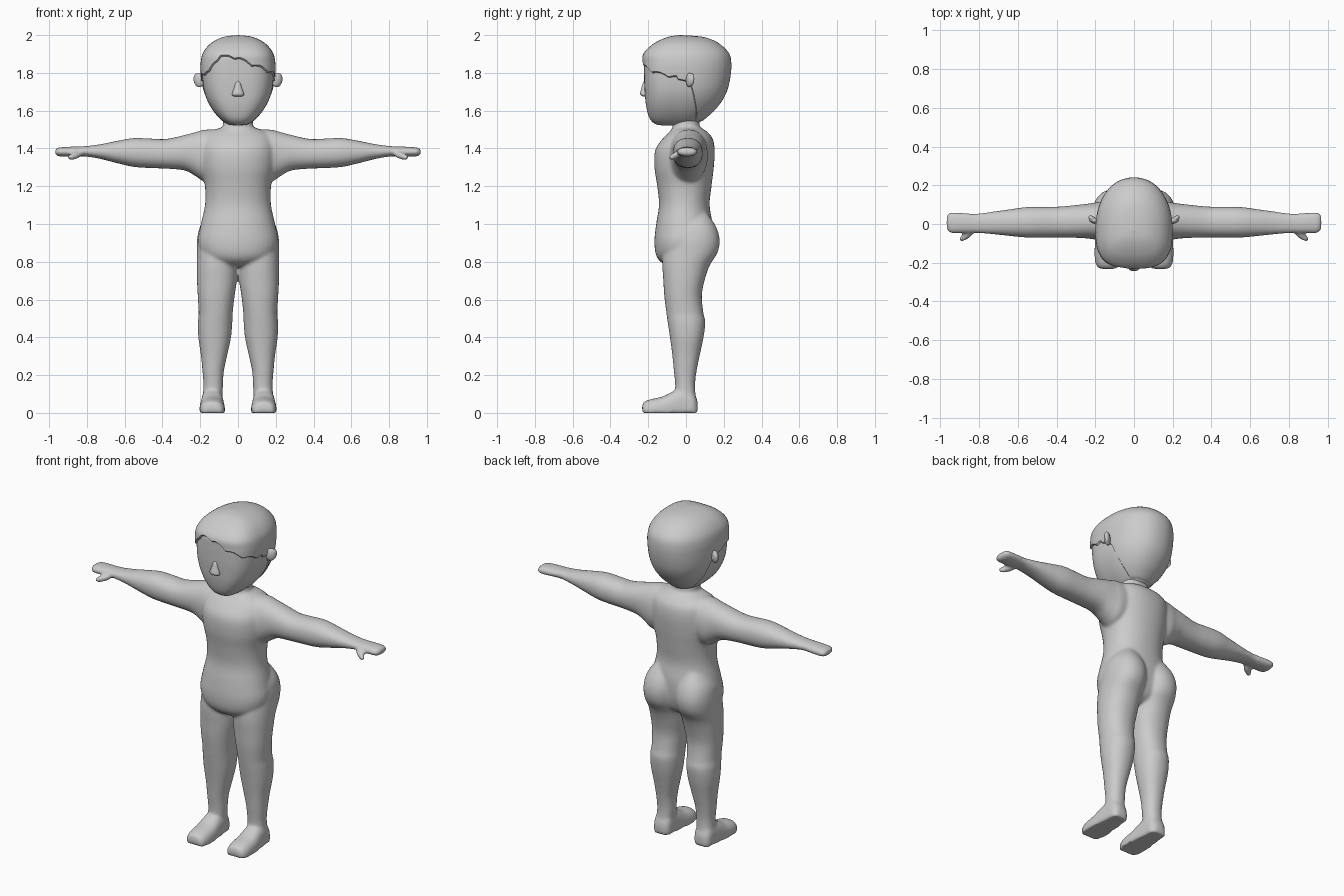
import bpy, bmesh, math
from mathutils import Vector

if "Cube" in bpy.data.objects:
    bpy.data.objects.remove(bpy.data.objects["Cube"])

grey = bpy.data.materials.new("plain grey")
grey.diffuse_color = (0.6, 0.6, 0.6, 1)
grey.use_nodes = True
grey.node_tree.nodes["Principled BSDF"].inputs["Base Color"].default_value = grey.diffuse_color


def sample(table, u):
    """Smooth interpolation through table rows, u from 0 to 1."""
    n = len(table) - 1
    i = min(int(u * n), n - 1)
    t = u * n - i
    p = [table[max(0, min(n, i + k))] for k in (-1, 0, 1, 2)]
    return [b + 0.5 * t * (c - a + t * (2*a - 5*b + 4*c - d + t * (3*(b - c) + d - a)))
            for a, b, c, d in zip(*p)]


def radius(a, w, h, power):
    return (abs(math.cos(a) / w) ** power + abs(math.sin(a) / h) ** power) ** (-1 / power)


def add_object(name, rings, cap_start=True, cap_end=True):
    """Skin a list of point rings."""
    bm = bmesh.new()
    rows = [[bm.verts.new(p) for p in ring] for ring in rings]
    n = len(rows[0])
    for r, s in zip(rows, rows[1:]):
        for j in range(n):
            k = (j + 1) % n
            bm.faces.new((r[j], r[k], s[k], s[j]))
    if cap_start:
        bm.faces.new(rows[0][::-1])
    if cap_end:
        bm.faces.new(rows[-1])
    bmesh.ops.recalc_face_normals(bm, faces=bm.faces)
    me = bpy.data.meshes.new(name)
    bm.to_mesh(me)
    bm.free()
    me.materials.append(grey)
    me.shade_smooth()
    ob = bpy.data.objects.new(name, me)
    bpy.context.collection.objects.link(ob)
    return ob


def loft(name, axis, table, power=2.2, side=1, steps=48, n=40):
    """Rows are (position, a min, a max, b min, b max) across the given axis."""
    rings = []
    for i in range(steps + 1):
        t, a0, a1, b0, b1 = sample(table, i / steps)
        w, h = max((a1 - a0) / 2, 1e-3), max((b1 - b0) / 2, 1e-3)
        ring = []
        for j in range(n):
            a = 2 * math.pi * j / n
            r = radius(a, w, h, power)
            p, q = (a0 + a1) / 2 + r * math.cos(a), (b0 + b1) / 2 + r * math.sin(a)
            x, y, z = {"x": (t, p, q), "y": (p, t, q), "z": (p, q, t)}[axis]
            ring.append((x * side, y, max(z, 0)))
        rings.append(ring)
    return add_object(name, rings)


def ellipsoid(name, centre, radii, direction=(0, 0, 1)):
    rot = Vector(direction).to_track_quat("Z", "Y")
    rings = []
    for i in range(17):
        f = math.pi * (0.01 + 0.98 * i / 16)
        rings.append([Vector(centre) + rot @ Vector((
            radii[0] * math.sin(f) * math.cos(j * math.pi / 12),
            radii[1] * math.sin(f) * math.sin(j * math.pi / 12),
            radii[2] * math.cos(f))) for j in range(24)])
    return add_object(name, rings)


# Torso and neck
parts = [
    loft("body", "z", [
        (.775, -.09, .09, -.09, .06), (.80, -.15, .15, -.135, .10),
        (.84, -.195, .195, -.16, .125), (.91, -.213, .213, -.167, .14),
        (1.0, -.197, .197, -.158, .14), (1.1, -.175, .175, -.143, .125),
        (1.2, -.175, .175, -.152, .135), (1.3, -.195, .195, -.167, .147),
        (1.39, -.20, .20, -.163, .152), (1.45, -.19, .19, -.125, .142),
        (1.485, -.16, .16, -.09, .115), (1.51, -.09, .09, -.07, .08)]),
    loft("neck", "z", [(1.42, -.09, .09, -.08, .09), (1.5, -.082, .082, -.072, .075),
                       (1.6, -.075, .075, -.07, .065)]),
]
for s in (1, -1):
    # Arm with mitten hand
    parts.append(loft("arm", "x", [
        (.08, -.08, .11, 1.26, 1.50), (.17, -.085, .115, 1.225, 1.50),
        (.22, -.077, .107, 1.25, 1.488), (.28, -.072, .10, 1.283, 1.472),
        (.38, -.07, .09, 1.293, 1.45), (.46, -.07, .089, 1.296, 1.452),
        (.55, -.07, .088, 1.302, 1.455), (.64, -.062, .076, 1.322, 1.44),
        (.73, -.053, .064, 1.345, 1.422), (.81, -.047, .054, 1.358, 1.412),
        (.87, -.047, .056, 1.357, 1.41), (.93, -.048, .061, 1.357, 1.407),
        (.955, -.043, .057, 1.36, 1.403), (.968, -.025, .04, 1.37, 1.393)], side=s))
    parts.append(ellipsoid("thumb", (s * .862, -.057, 1.362), (.019, .019, .052),
                           (s * .08, -.06, -.028)))
    # Leg and buttock
    parts.append(loft("leg", "z", [
        (.06, .085, .19, -.06, .055), (.14, .08, .183, -.057, .048),
        (.22, .075, .188, -.064, .056), (.31, .056, .197, -.073, .074),
        (.40, .037, .21, -.085, .093), (.48, .03, .212, -.097, .102),
        (.53, .028, .208, -.104, .092), (.62, .018, .213, -.115, .084),
        (.70, .006, .217, -.12, .098), (.78, .001, .218, -.125, .125),
        (.85, .0, .218, -.12, .168), (.92, .0, .216, -.10, .178),
        (.99, .01, .20, -.08, .157), (1.06, .05, .15, -.04, .11)], side=s))
    # Foot
    parts.append(loft("foot", "y", [
        (-.232, .10, .17, -.02, .04), (-.22, .08, .192, -.04, .06),
        (-.18, .07, .203, -.05, .074), (-.12, .07, .203, -.05, .088),
        (-.06, .075, .198, -.05, .118), (0, .08, .192, -.05, .135),
        (.04, .085, .187, -.045, .11), (.062, .11, .165, -.02, .06)],
        power=2.5, side=s))

# Fuse the body into one smooth skin
bpy.ops.object.select_all(action="DESELECT")
for ob in parts:
    ob.select_set(True)
body = parts[0]
bpy.context.view_layer.objects.active = body
bpy.ops.object.join()
remesh = body.modifiers.new("fuse", "REMESH")
remesh.mode = "VOXEL"
remesh.voxel_size = 0.009
remesh.use_smooth_shade = True
soften = body.modifiers.new("soften", "SMOOTH")
soften.factor = 0.5
soften.iterations = 6

# Head sections: height, half width, front, back
HEAD = [(1.522, .002, -.11, -.02), (1.524, .04, -.15, .03), (1.535, .07, -.178, .07),
        (1.56, .102, -.20, .105), (1.60, .137, -.214, .15), (1.65, .167, -.223, .19),
        (1.70, .186, -.227, .216), (1.75, .195, -.23, .23), (1.80, .198, -.231, .238),
        (1.85, .198, -.231, .24), (1.90, .188, -.226, .23), (1.945, .157, -.185, .19),
        (1.975, .115, -.135, .14), (1.993, .065, -.085, .075), (2.0, .002, -.032, -.028)]
MID = -.03


def head_point(u, d, scale=1.0):
    """d is the turn from the front, positive towards +x."""
    z, w, front, back = sample(HEAD, u)
    ahead = abs(d) < math.pi / 2
    depth = MID - front if ahead else back - MID
    r = scale * radius(d, max(depth, .002), max(w, .002), 2.9 if ahead else 2.15)
    return (r * math.sin(d), MID + (-r * math.cos(d)), 1.525 + (z - 1.525) * (1 - (1 - scale) / 2))


N = 192
turns = [-math.pi + 2 * math.pi * j / N for j in range(N)]
add_object("head", [[head_point(i / 56, d, .955) for d in turns] for i in range(57)])

# Hair cap: hairline height by turn from the front
LINE = [(-3.2, 1.545), (-2.4, 1.55), (-2.18, 1.6), (-2.03, 1.65), (-1.88, 1.73), (-1.73, 1.76),
        (-1.13, 1.785), (-.77, 1.80), (-.635, 1.845), (-.46, 1.885), (0, 1.875), (.31, 1.845),
        (.58, 1.825), (.73, 1.81), (1.13, 1.785), (1.73, 1.76), (1.88, 1.73), (2.03, 1.65),
        (2.18, 1.6), (2.4, 1.55), (3.2, 1.545)]


def hairline(d):
    for (a, za), (b, zb) in zip(LINE, LINE[1:]):
        if a <= d <= b:
            z = za + (zb - za) * (d - a) / (b - a)
            break
    if abs(d) < 1.5:
        z += .014 * abs(math.sin(7 * d + .6))
    lo, hi = 0, 1
    for _ in range(20):
        m = (lo + hi) / 2
        lo, hi = (m, hi) if sample(HEAD, m)[0] < z else (lo, m)
    return lo


starts = [hairline(d) for d in turns]
rows = [[head_point(u, d, .94) for u, d in zip(starts, turns)]]
for i in range(33):
    rows.append([head_point(u + (1 - u) * i / 32, d) for u, d in zip(starts, turns)])
hair = add_object("hair", rows, cap_start=False)

# Ears
for s in (1, -1):
    ellipsoid("ear", (s * .207, .018, 1.762), (.016, .028, .038), (s * .12, .05, 1)
              ).rotation_euler = (0, 0, 0)
    ellipsoid("ear_rim", (s * .214, .026, 1.764), (.014, .024, .034), (s * .15, .1, 1))

# Nose
loft("nose", "z", [(1.676, -.02, .02, -.228, -.20), (1.68, -.03, .03, -.238, -.20),
                   (1.692, -.031, .031, -.243, -.20), (1.72, -.021, .021, -.236, -.20),
                   (1.745, -.014, .014, -.229, -.20), (1.757, -.006, .006, -.221, -.20)],
     steps=20, n=24)

for ob in bpy.context.scene.objects:
    bpy.ops.object.select_all(action="DESELECT")
    ob.select_set(True)
    bpy.context.view_layer.objects.active = ob
    if ob.modifiers:
        bpy.ops.object.convert(target="MESH")
    bpy.ops.object.shade_smooth_by_angle(angle=math.radians(50))
